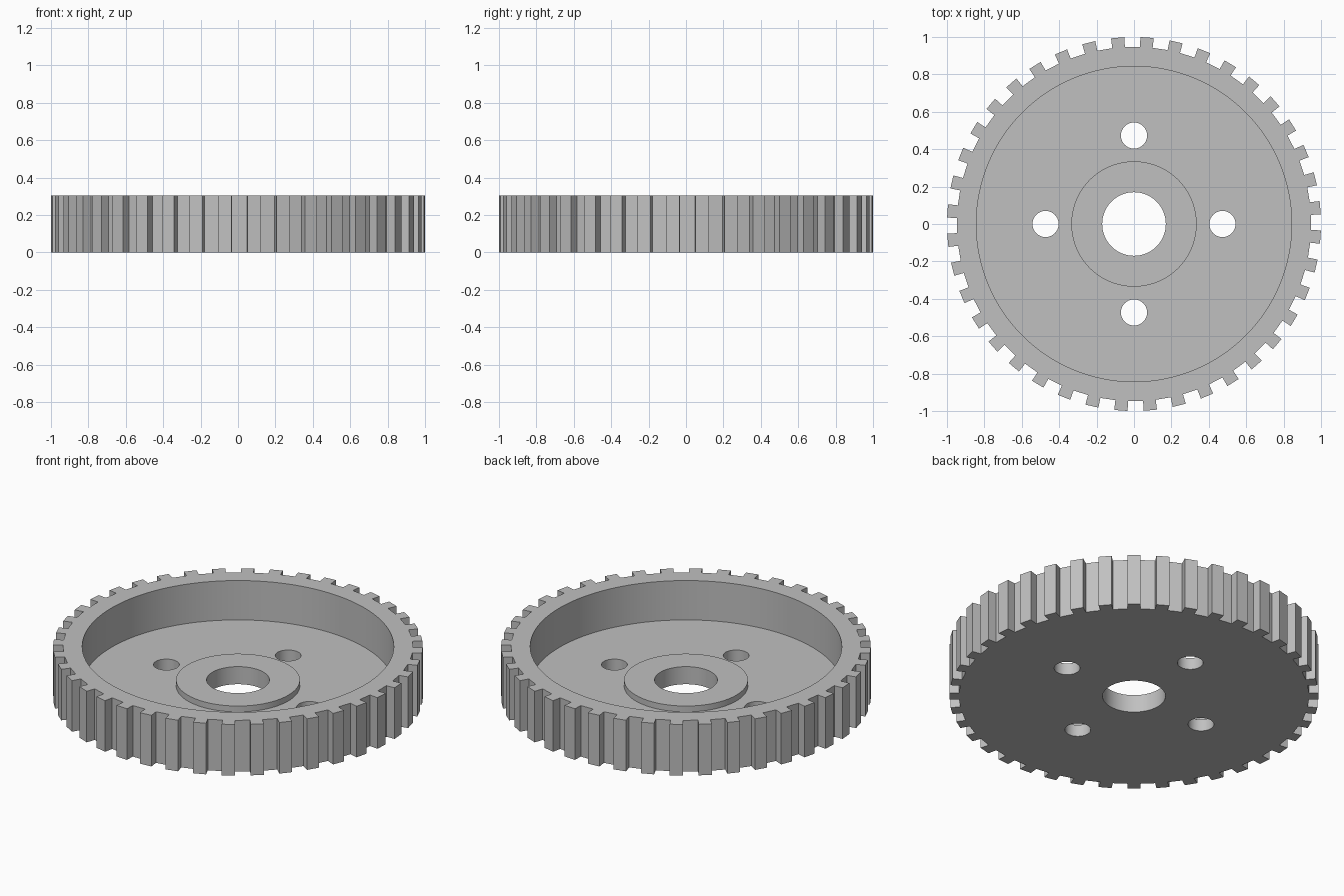
import bpy
import bmesh
from math import cos, sin, radians

TEETH = 40
HEIGHT = 0.305
FLOOR = 0.07      # top of the web
HUB_TOP = 0.105
ROOT_R, TIP_R = 0.947, 1.0

if "Cube" in bpy.data.objects:
    bpy.data.objects.remove(bpy.data.objects["Cube"], do_unlink=True)

metal = bpy.data.materials.new("plain grey metal")
metal.use_nodes = True
colour = (0.53, 0.53, 0.53, 1.0)
metal.diffuse_color = colour
metal.node_tree.nodes["Principled BSDF"].inputs["Base Color"].default_value = colour


def prism(name, outline, z0, z1):
    """Extrude a flat outline from z0 up to z1."""
    bm = bmesh.new()
    base = bm.faces.new([bm.verts.new((x, y, z0)) for x, y in outline])
    top = bmesh.ops.extrude_face_region(bm, geom=[base], use_keep_orig=True)["geom"]
    bmesh.ops.translate(bm, vec=(0, 0, z1 - z0),
                        verts=[v for v in top if isinstance(v, bmesh.types.BMVert)])
    bmesh.ops.recalc_face_normals(bm, faces=bm.faces)
    mesh = bpy.data.meshes.new(name)
    bm.to_mesh(mesh)
    bm.free()
    obj = bpy.data.objects.new(name, mesh)
    bpy.context.collection.objects.link(obj)
    mesh.materials.append(metal)
    return obj


def circle(radius, count, cx=0.0, cy=0.0):
    return [(cx + radius * cos(radians(360 * i / count)),
             cy + radius * sin(radians(360 * i / count))) for i in range(count)]


def combine(target, tool, operation):
    """Apply a boolean and discard the tool object."""
    tool.hide_render = True
    mod = target.modifiers.new(operation.lower(), "BOOLEAN")
    mod.operation = operation
    mod.solver = "EXACT"
    mod.object = tool
    bpy.context.view_layer.objects.active = target
    bpy.ops.object.modifier_apply(modifier=mod.name)
    bpy.data.objects.remove(tool, do_unlink=True)


# Toothed blank: straight-sided teeth around the rim
outline = []
for i in range(TEETH):
    start = 360 / TEETH * i + 2.95
    for radius, offset in ((ROOT_R, 0), (TIP_R, 0), (TIP_R, 4.1), (ROOT_R, 4.1)):
        a = radians(start + offset)
        outline.append((radius * cos(a), radius * sin(a)))
wheel = prism("toothed_wheel", outline, 0, HEIGHT)

# Deep pocket inside the rim, then the raised hub
combine(wheel, prism("pocket_cutter", circle(0.843, 128), FLOOR, HEIGHT + 0.1), "DIFFERENCE")
combine(wheel, prism("hub", circle(0.335, 96), FLOOR / 2, HUB_TOP), "UNION")

# Centre bore and four bolt holes
combine(wheel, prism("bore_cutter", circle(0.17, 64), -0.1, HEIGHT), "DIFFERENCE")
for cx, cy in circle(0.473, 4):
    combine(wheel, prism("bolt_hole_cutter", circle(0.07, 40, cx, cy), -0.1, HEIGHT), "DIFFERENCE")

# Smooth round walls, crisp edges
bpy.ops.object.select_all(action="DESELECT")
wheel.select_set(True)
bpy.context.view_layer.objects.active = wheel
bpy.ops.object.shade_smooth_by_angle(angle=radians(30))
